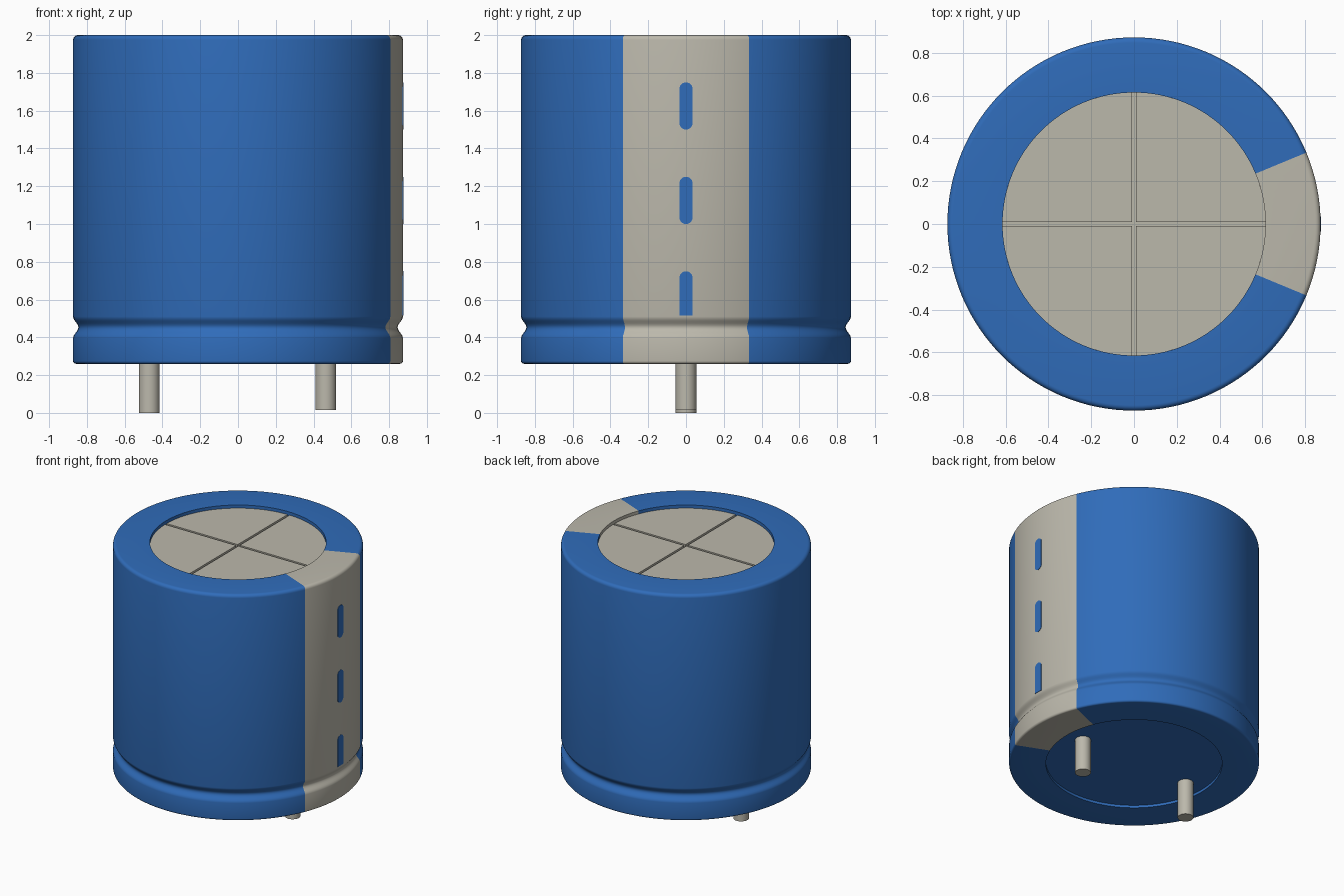
import bpy, bmesh, math
from mathutils import Matrix

cube = bpy.data.objects.get("Cube")
if cube:
    bpy.data.objects.remove(cube, do_unlink=True)

R, RIM, SEG = 0.873, 0.615, 128
STRIPE = math.radians(22.5)


def material(name, color):
    m = bpy.data.materials.new(name)
    m.use_nodes = True
    m.diffuse_color = color
    m.node_tree.nodes["Principled BSDF"].inputs["Base Color"].default_value = color
    return m


blue = material("sleeve blue", (0.029, 0.15, 0.49, 1))
beige = material("warm light grey", (0.50, 0.48, 0.41, 1))


def finish(bm, name, mats, smooth=None):
    bmesh.ops.recalc_face_normals(bm, faces=bm.faces)
    me = bpy.data.meshes.new(name)
    bm.to_mesh(me)
    bm.free()
    for m in mats:
        me.materials.append(m)
    ob = bpy.data.objects.new(name, me)
    bpy.context.collection.objects.link(ob)
    if smooth:
        bpy.ops.object.select_all(action='DESELECT')
        ob.select_set(True)
        bpy.context.view_layer.objects.active = ob
        bpy.ops.object.shade_smooth_by_angle(angle=math.radians(smooth))
    return ob


def prism(bm, points, depth):
    """Face through the points, extruded along the depth vector."""
    face = bm.faces.new([bm.verts.new(p) for p in points])
    geom = bmesh.ops.extrude_face_region(bm, geom=[face], use_keep_orig=True)["geom"]
    verts = [v for v in geom if isinstance(v, bmesh.types.BMVert)]
    bmesh.ops.translate(bm, verts=verts, vec=depth)


# Sleeve: lathed profile with rounded rims, crimp groove and shallow recesses
def arc(cr, cz, rad, start, end, n=5):
    angles = [math.radians(start + (end - start) * i / n) for i in range(n + 1)]
    return [(cr + rad * math.cos(a), cz + rad * math.sin(a)) for a in angles]


groove = [(R - 0.028 * (0.5 + 0.5 * math.cos(t * math.pi / 6)), 0.453 + 0.0095 * t)
          for t in range(-6, 7)]
profile = ([(0, 0.28), (RIM, 0.28), (RIM, 0.26)]
           + arc(R - 0.015, 0.275, 0.015, -90, 0)
           + groove
           + arc(R - 0.025, 1.975, 0.025, 0, 90)
           + [(RIM, 2.0), (RIM, 1.96), (0, 1.96)])
bm = bmesh.new()
verts = [bm.verts.new((r, 0, z)) for r, z in profile]
edges = [bm.edges.new(pair) for pair in zip(verts, verts[1:])]
bmesh.ops.spin(bm, geom=verts + edges, cent=(0, 0, 0), axis=(0, 0, 1),
               angle=math.tau, steps=SEG, use_duplicate=False)
bmesh.ops.remove_doubles(bm, verts=bm.verts, dist=0.0005)
# Polarity stripe wraps the side and both rims; the top floor is bare metal
for f in bm.faces:
    c = f.calc_center_median()
    on_stripe = abs(math.atan2(c.y, c.x)) < STRIPE and c.xy.length > RIM - 0.01
    top_floor = c.z > 1.9 and c.xy.length < RIM - 0.01
    f.material_index = int(on_stripe or top_floor)
finish(bm, "sleeve", [blue, beige], 40)

# Top cap: four quadrant plates separated by a scored cross
bm = bmesh.new()
GAP = 0.009
a0 = math.asin(GAP / RIM)
for q in range(4):
    turn = Matrix.Rotation(q * math.pi / 2, 3, 'Z')
    outline = [(GAP, GAP, 1.955)]
    for i in range(33):
        a = a0 + (math.pi / 2 - 2 * a0) * i / 32
        outline.append((RIM * math.cos(a), RIM * math.sin(a), 1.955))
    prism(bm, [turn @ Matrix.Translation(p).to_translation() for p in outline], (0, 0, 0.021))
finish(bm, "scored_top_cap", [beige])

# Minus marks on the stripe; the lowest ends square at the groove
W = 0.035
for i, (low, high) in enumerate([(0.515, 0.75), (1.0, 1.25), (1.5, 1.75)]):
    outline = arc(0, high - W, W, 0, 180, 12)
    outline += [(-W, low), (W, low)] if i == 0 else arc(0, low + W, W, 180, 360, 12)
    bm = bmesh.new()
    prism(bm, [(R - 0.004, y, z) for y, z in outline], (0.006, 0, 0))
    finish(bm, f"minus_mark_{i + 1}", [blue])

# Terminal pins, one slightly shorter
for name, x, low in (("right_pin", -0.47, 0.0), ("left_pin", 0.465, 0.015)):
    bm = bmesh.new()
    bmesh.ops.create_cone(bm, cap_ends=True, segments=32, radius1=0.055, radius2=0.055,
                          depth=0.3 - low,
                          matrix=Matrix.Translation((x, 0, (0.3 + low) / 2)))
    finish(bm, name, [beige], 40)
